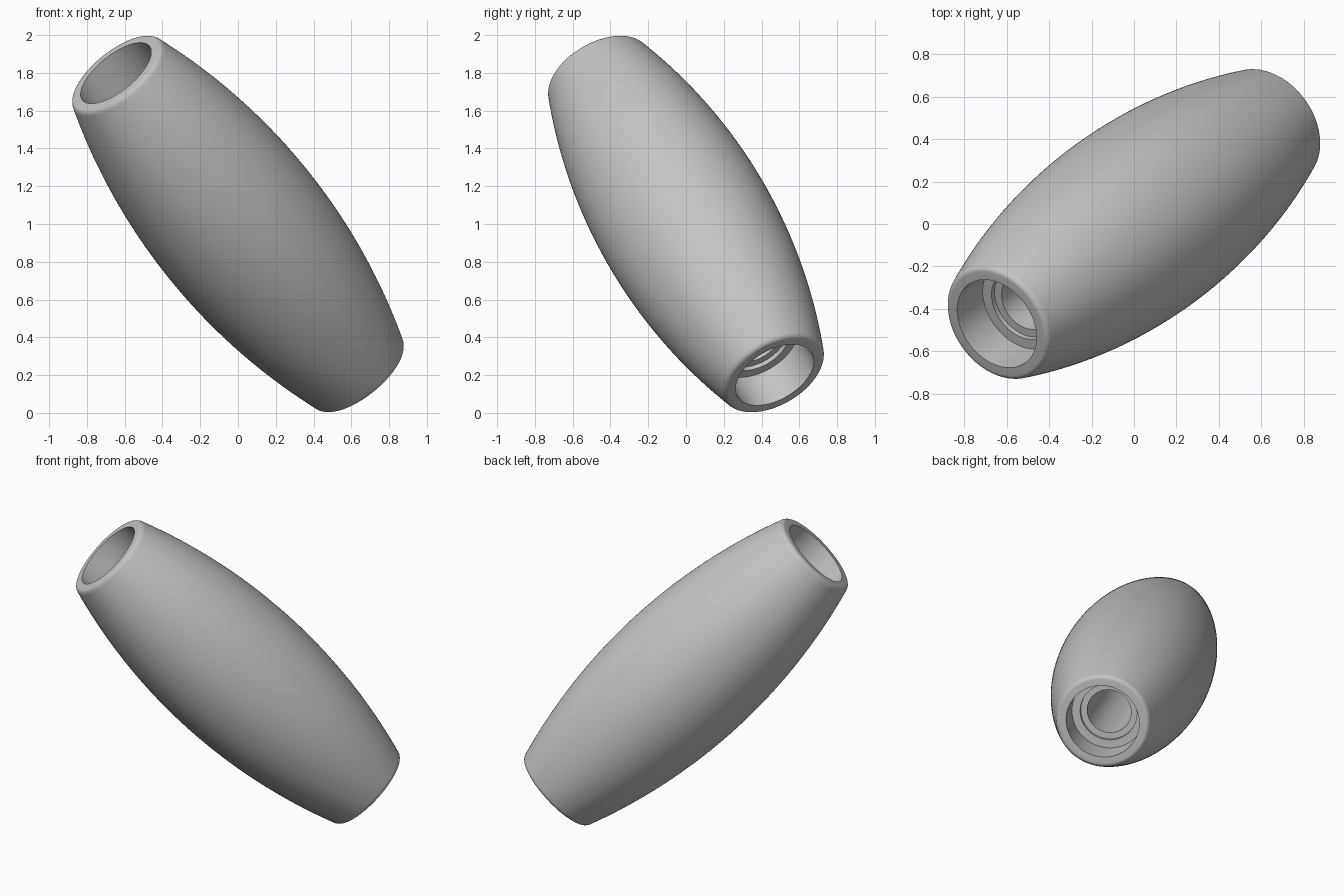
import bpy, bmesh, math
from mathutils import Vector

if "Cube" in bpy.data.objects:
    bpy.data.objects.remove(bpy.data.objects["Cube"])

HALF = 1.13          # half length along the axis
MID_R = 0.465        # belly radius
END_R = 0.298        # radius where the belly meets the rounded rim
FILLET = 0.03
SEGMENTS = 128
AXIS = Vector((-0.572, -0.416, 0.707)).normalized()

grey = bpy.data.materials.new("grey")
grey.diffuse_color = (0.55, 0.55, 0.55, 1)
grey.use_nodes = True
grey.node_tree.nodes["Principled BSDF"].inputs["Base Color"].default_value = grey.diffuse_color


def belly_arc(steps=40):
    """Circular arc from the belly to the rounded rim, as (radius, height)."""
    h, s = HALF - FILLET, MID_R - END_R
    big = (h * h + s * s) / (2 * s)
    a = math.asin(h / big)
    return [(MID_R - big * (1 - math.cos(a * i / steps)), big * math.sin(a * i / steps))
            for i in range(steps + 1)]


# half profile: belly, rounded rim, counterbore, shallow recess, through bore
half = belly_arc()
tilt = math.atan2(half[-2][0] - half[-1][0], half[-1][1] - half[-2][1])
for i in range(1, 7):
    a = tilt + (math.pi / 2 - tilt) * i / 6
    half.append((END_R - FILLET * (math.cos(tilt) - math.cos(a)),
                 HALF - FILLET + FILLET * (math.sin(a) - math.sin(tilt)) / (1 - math.sin(tilt))))
half += [(0.228, HALF), (0.228, HALF - 0.21), (0.177, HALF - 0.21),
         (0.177, HALF - 0.235), (0.137, HALF - 0.235)]

# mirror to the other end and turn the closed profile around the axis
profile = half + [(r, -z) for r, z in reversed(half[1:])]
bm = bmesh.new()
rings = []
for k in range(SEGMENTS):
    a = 2 * math.pi * k / SEGMENTS
    rings.append([bm.verts.new((r * math.cos(a), r * math.sin(a), z)) for r, z in profile])
n = len(profile)
for k in range(SEGMENTS):
    p, q = rings[k], rings[(k + 1) % SEGMENTS]
    for i in range(n):
        j = (i + 1) % n
        bm.faces.new((p[i], q[i], q[j], p[j]))
bmesh.ops.recalc_face_normals(bm, faces=bm.faces)

mesh = bpy.data.meshes.new("barrel_sleeve")
bm.to_mesh(mesh)
bm.free()
mesh.materials.append(grey)
sleeve = bpy.data.objects.new("barrel_sleeve", mesh)
bpy.context.collection.objects.link(sleeve)

# lean the sleeve along its diagonal axis
sleeve.rotation_mode = 'QUATERNION'
sleeve.rotation_quaternion = AXIS.to_track_quat('Z', 'Y')
sleeve.location = (0, 0, 1)

bpy.context.view_layer.objects.active = sleeve
sleeve.select_set(True)
bpy.ops.object.shade_smooth_by_angle(angle=math.radians(30))
